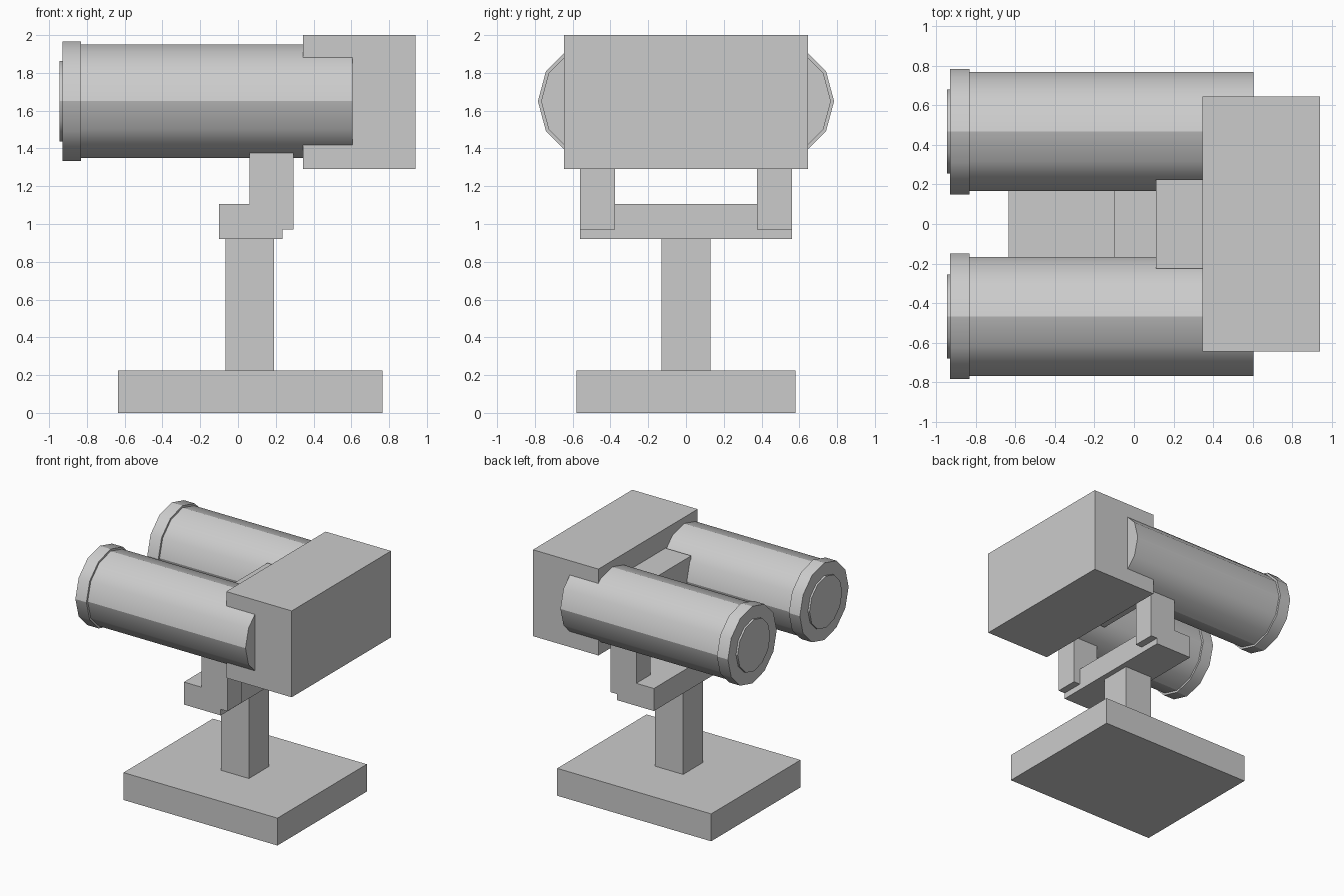
import bpy
import bmesh
import math
from mathutils import Matrix

default = bpy.data.objects.get("Cube")
if default:
    bpy.data.objects.remove(default, do_unlink=True)

# One plain grey for everything
grey = bpy.data.materials.new("light_grey")
grey.use_nodes = True
colour = (0.6, 0.6, 0.6, 1)
grey.diffuse_color = colour
grey.node_tree.nodes["Principled BSDF"].inputs["Base Color"].default_value = colour


def finish(name, bm):
    mesh = bpy.data.meshes.new(name)
    bm.to_mesh(mesh)
    bm.free()
    mesh.materials.append(grey)
    obj = bpy.data.objects.new(name, mesh)
    bpy.context.collection.objects.link(obj)
    return obj


def box(name, x, y, z):
    """Box from (min, max) ranges on each axis."""
    bm = bmesh.new()
    bmesh.ops.create_cube(bm, size=1)
    for v in bm.verts:
        v.co = [lo + (c + 0.5) * (hi - lo) for c, (lo, hi) in zip(v.co, (x, y, z))]
    return finish(name, bm)


def drum(name, x, radius, y, z=1.65, sides=12):
    """Twelve-sided cylinder lying along x, smooth within each quarter."""
    bm = bmesh.new()
    bmesh.ops.create_cone(bm, cap_ends=True, segments=sides, radius1=radius,
                          radius2=radius, depth=x[1] - x[0])
    bmesh.ops.rotate(bm, verts=bm.verts, matrix=Matrix.Rotation(math.pi / 2, 3, "Y"))
    bmesh.ops.translate(bm, verts=bm.verts, vec=(sum(x) / 2, y, z))
    for f in bm.faces:
        f.smooth = len(f.verts) == 4
    for e in bm.edges:
        middle = (e.verts[0].co + e.verts[1].co) / 2
        on_axis = min(abs(middle.y - y), abs(middle.z - z)) < 0.001
        rim = any(len(f.verts) > 4 for f in e.link_faces)
        e.smooth = not (on_axis or rim)
    return finish(name, bm)


# Stand
box("base", (-0.635, 0.765), (-0.58, 0.58), (0, 0.225))
box("post", (-0.065, 0.19), (-0.13, 0.13), (0.225, 0.92))

# Yoke
box("yoke_crossbar", (-0.10, 0.235), (-0.56, 0.56), (0.92, 1.105))

# Housing and the bridge between the tubes
box("rear_housing", (0.345, 0.94), (-0.645, 0.645), (1.29, 2.0))
box("bridge", (0.11, 0.345), (-0.225, 0.225), (1.46, 1.84))

# Matching arm and tube on each side
for side, s in (("front", -1), ("back", 1)):
    box(side + "_yoke_arm", (0.06, 0.295), sorted((s * 0.375, s * 0.56)), (0.97, 1.375))
    y = s * 0.467
    drum(side + "_tube", (-0.83, 0.605), 0.30, y)
    drum(side + "_tube_rim", (-0.93, -0.83), 0.317, y)
    drum(side + "_lens", (-0.945, -0.93), 0.212, y)
